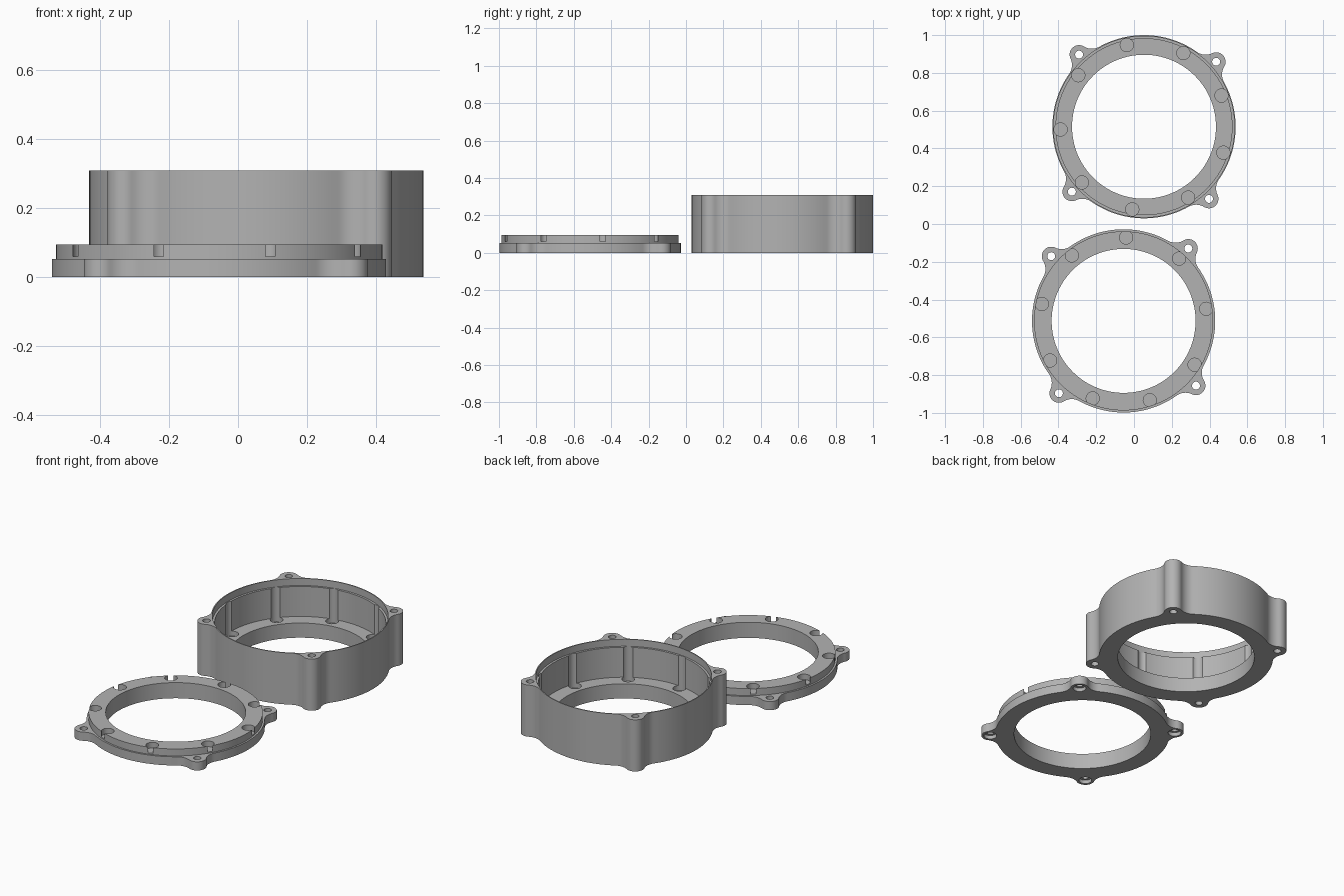
import bpy, bmesh, math

if "Cube" in bpy.data.objects:
    bpy.data.objects.remove(bpy.data.objects["Cube"])

R, EAR_D, EAR_R, FILLET = 0.485, 0.514, 0.05, 0.08

grey = bpy.data.materials.new("grey")
grey.diffuse_color = (0.45, 0.45, 0.45, 1)
grey.use_nodes = True
grey.node_tree.nodes["Principled BSDF"].inputs["Base Color"].default_value = grey.diffuse_color


def arc(cx, cy, r, a0, a1, n):
    return [(cx + r * math.cos(a0 + (a1 - a0) * i / n),
             cy + r * math.sin(a0 + (a1 - a0) * i / n)) for i in range(n + 1)]


def eared_outline(first):
    """Circle with four filleted ears, counter-clockwise."""
    rf = R + FILLET
    phi = math.acos((EAR_D**2 + rf**2 - (EAR_R + FILLET)**2) / (2 * EAR_D * rf))
    # direction from ear centre to fillet centre, in the ear's own frame
    psi = math.atan2(rf * math.sin(phi), rf * math.cos(phi) - EAR_D)
    pts = []
    for k in range(4):
        a = math.radians(first + 90 * k)
        ex, ey = EAR_D * math.cos(a), EAR_D * math.sin(a)
        f0 = (rf * math.cos(a - phi), rf * math.sin(a - phi))
        f1 = (rf * math.cos(a + phi), rf * math.sin(a + phi))
        pts += arc(*f0, FILLET, a - phi + math.pi, a - psi + math.pi, 10)
        pts += arc(ex, ey, EAR_R, a - psi, a + psi, 20)[1:]
        pts += arc(*f1, FILLET, a + psi - math.pi, a + phi - math.pi, 10)[1:]
        pts += arc(0, 0, R, a + phi, a + math.pi / 2 - phi, 28)[1:-1]
    return pts


def prism(name, pts, z0, z1):
    bm = bmesh.new()
    lo = [bm.verts.new((x, y, z0)) for x, y in pts]
    hi = [bm.verts.new((x, y, z1)) for x, y in pts]
    bm.faces.new(lo[::-1])
    bm.faces.new(hi)
    n = len(pts)
    for i in range(n):
        j = (i + 1) % n
        bm.faces.new((lo[i], lo[j], hi[j], hi[i]))
    me = bpy.data.meshes.new(name)
    bm.to_mesh(me)
    bm.free()
    me.materials.append(grey)
    ob = bpy.data.objects.new(name, me)
    bpy.context.collection.objects.link(ob)
    return ob


def disc(r, z0, z1, n=128, x=0, y=0):
    return prism("cutter", arc(x, y, r, 0, 2 * math.pi, n)[:-1], z0, z1)


def polar_discs(r, z0, z1, dist, first, count):
    out = []
    for k in range(count):
        a = math.radians(first + 360 * k / count)
        out.append(disc(r, z0, z1, 32, dist * math.cos(a), dist * math.sin(a)))
    return out


def boolean(ob, tools, op="DIFFERENCE"):
    for t in tools:
        m = ob.modifiers.new("cut", "BOOLEAN")
        m.operation, m.solver, m.object = op, "EXACT", t
    bpy.context.view_layer.update()
    dg = bpy.context.evaluated_depsgraph_get()
    me = bpy.data.meshes.new_from_object(ob.evaluated_get(dg))
    ob.modifiers.clear()
    ob.data = me
    for t in tools:
        bpy.data.objects.remove(t)


def finish(ob, x, y):
    ob.location = (x, y, 0)
    bpy.ops.object.select_all(action="DESELECT")
    ob.select_set(True)
    bpy.context.view_layer.objects.active = ob
    bpy.ops.object.shade_smooth_by_angle(angle=math.radians(30))


# Deep housing: lid recess, cavity, floor opening, pin grooves, screw holes
housing = prism("housing", eared_outline(42), 0, 0.31)
boolean(housing, [disc(0.479, 0.268, 0.5), disc(0.466, 0.088, 0.4), disc(0.381, -0.1, 0.45)]
        + polar_discs(0.035, 0.06, 0.285, 0.442, 21.9, 9)
        + polar_discs(0.021, -0.1, 0.5, EAR_D, 42, 4))
finish(housing, 0.053, 0.515)

# Flat cover: eared base plus raised step, pockets, counterbored screw holes
cover = prism("cover", eared_outline(48.2), 0, 0.052)
boolean(cover, [disc(0.474, 0.02, 0.094)], "UNION")
boolean(cover, [disc(0.381, -0.1, 0.3)]
        + polar_discs(0.035, 0.06, 0.2, 0.442, 8.3, 9)
        + polar_discs(0.021, -0.1, 0.3, EAR_D, 48.2, 4)
        + polar_discs(0.036, -0.1, 0.022, EAR_D, 48.2, 4))
finish(cover, -0.055, -0.513)
